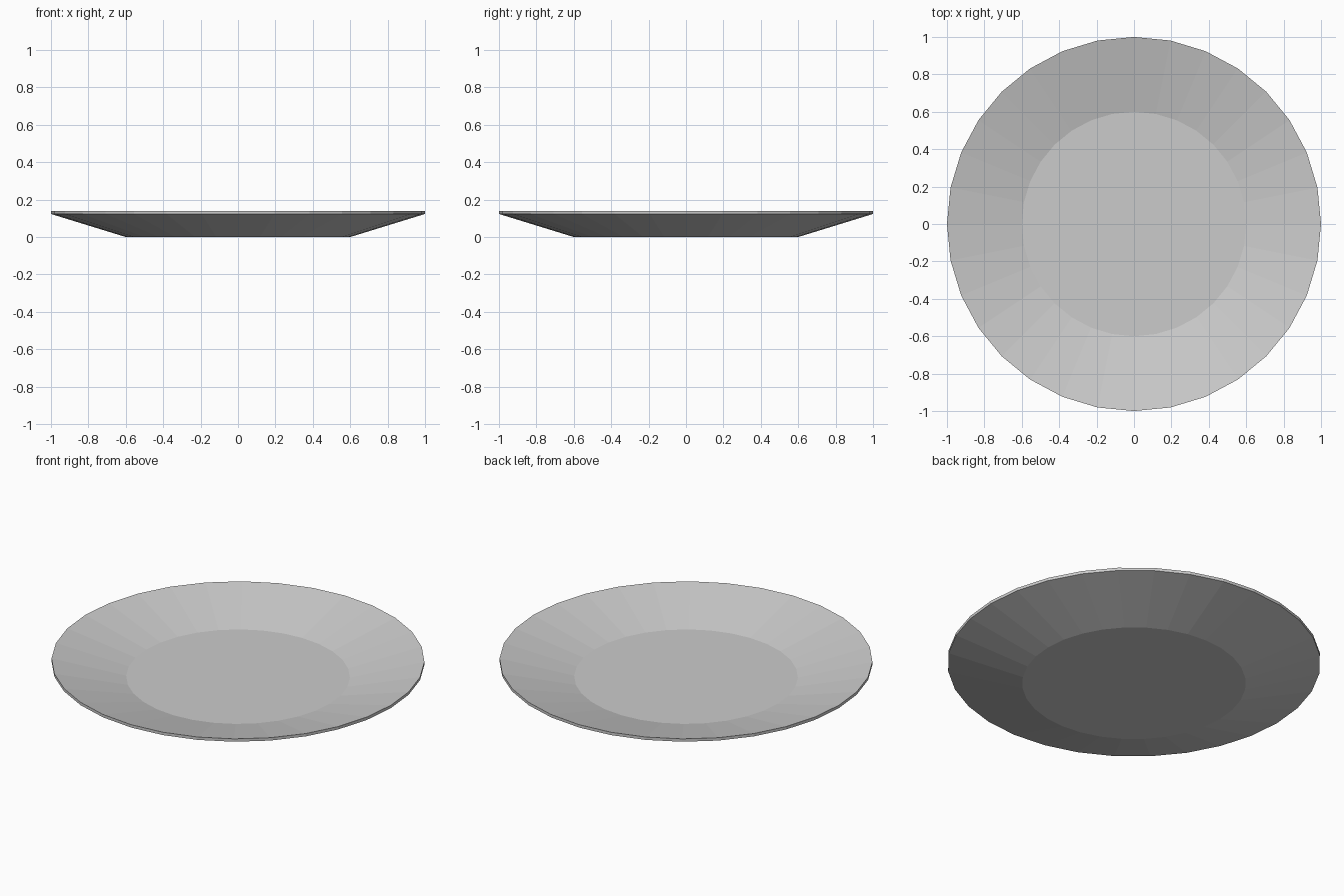
import bpy, bmesh
from math import cos, sin, tau

if "Cube" in bpy.data.objects:
    bpy.data.objects.remove(bpy.data.objects["Cube"])

SIDES = 32
# (radius, height) from underside, over the rim, to the floor of the dish
PROFILE = [(0.6, 0.0), (1.0, 0.123), (1.0, 0.14), (0.6, 0.042)]

bm = bmesh.new()
rings = [[bm.verts.new((r * cos(tau * i / SIDES), r * sin(tau * i / SIDES), z))
          for i in range(SIDES)] for r, z in PROFILE]

# Sloped underside, rim edge and sloped upper side
for low, high in zip(rings, rings[1:]):
    for i in range(SIDES):
        j = (i + 1) % SIDES
        bm.faces.new((low[i], low[j], high[j], high[i]))

# Flat base and flat floor
bm.faces.new(rings[0][::-1])
bm.faces.new(rings[-1])

bmesh.ops.recalc_face_normals(bm, faces=bm.faces)
mesh = bpy.data.meshes.new("plate")
bm.to_mesh(mesh)
bm.free()
plate = bpy.data.objects.new("plate", mesh)
bpy.context.collection.objects.link(plate)
